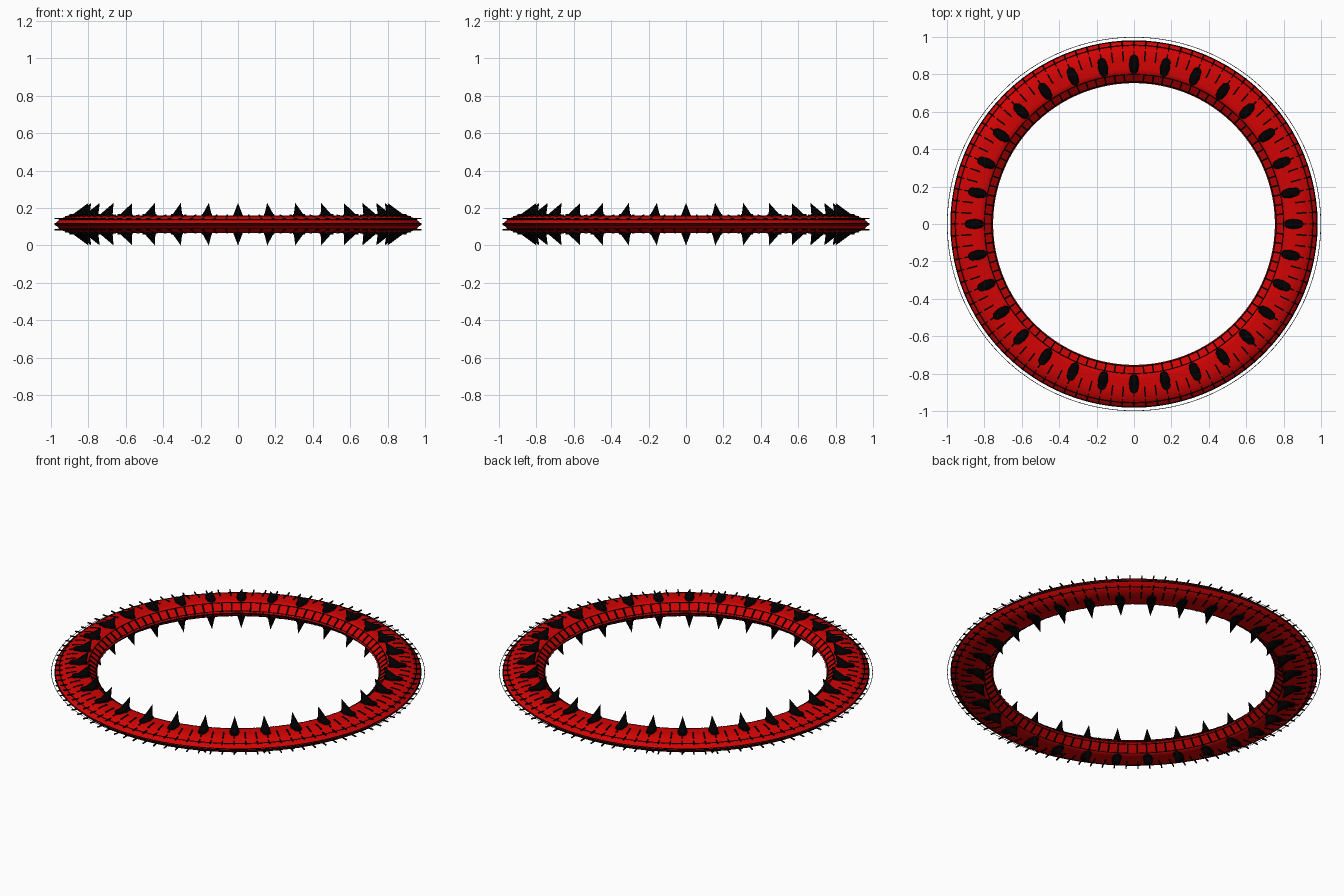
import bpy, bmesh, math
from mathutils import Matrix, Vector

cube = bpy.data.objects.get("Cube")
if cube:
    bpy.data.objects.remove(cube, do_unlink=True)

MID = 0.1135      # height of the ring's mid plane
SPIKES = 32
TICKS = 96


def material(name, colour):
    m = bpy.data.materials.new(name)
    m.use_nodes = True
    m.diffuse_color = (*colour, 1)
    m.node_tree.nodes["Principled BSDF"].inputs["Base Color"].default_value = (*colour, 1)
    return m


RED = material("deep red", (0.65, 0.001, 0.001))
BLACK = material("black", (0, 0, 0))


def finish(name, bm, mat, smooth=True):
    bmesh.ops.recalc_face_normals(bm, faces=bm.faces[:])
    mesh = bpy.data.meshes.new(name)
    bm.to_mesh(mesh)
    bm.free()
    mesh.materials.append(mat)
    ob = bpy.data.objects.new(name, mesh)
    bpy.context.collection.objects.link(ob)
    ob.location.z = MID
    if smooth:
        bpy.ops.object.select_all(action='DESELECT')
        ob.select_set(True)
        bpy.context.view_layer.objects.active = ob
        bpy.ops.object.shade_smooth_by_angle(angle=math.radians(35))
    return ob


def revolve(bm, profile, steps=192, closed=True):
    """Sweep a (radius, height) outline around the z axis."""
    rings = []
    for i in range(steps):
        a = math.tau * i / steps
        rings.append([bm.verts.new((r * math.cos(a), r * math.sin(a), z)) for r, z in profile])
    n = len(profile)
    for i in range(steps):
        p, q = rings[i], rings[(i + 1) % steps]
        for j in range(n if closed else n - 1):
            k = (j + 1) % n
            bm.faces.new((p[j], q[j], q[k], p[k]))


def around(bm, count, build):
    """Repeat a part built on the +x axis, above and below the mid plane."""
    for side in (1, -1):
        for i in range(count):
            turn = Matrix.Rotation(math.tau * i / count, 4, 'Z') @ Matrix.Diagonal((1, 1, side, 1))
            build(bm, turn)


def bar(bm, turn, start, end, width):
    """Thin square rod between two (radius, height) points."""
    a, b = Vector((start[0], 0, start[1])), Vector((end[0], 0, end[1]))
    rot = (b - a).to_track_quat('X', 'Z').to_matrix().to_4x4()
    size = Matrix.Diagonal(((b - a).length, width, width, 1))
    bmesh.ops.create_cube(bm, size=1, matrix=turn @ Matrix.Translation((a + b) / 2) @ rot @ size)


# Ring body: lens-shaped section with sharp edges and a shallow groove in the crown
upper = [(0.753, 0), (0.777, 0.022), (0.797, 0.036), (0.803, 0.042), (0.825, 0.047),
         (0.85, 0.044), (0.88, 0.047), (0.91, 0.043), (0.935, 0.035), (0.955, 0.024), (0.981, 0)]
lower = [(r, -z) for r, z in reversed(upper[1:-1])]
bm = bmesh.new()
revolve(bm, upper + lower)
finish("ring_body", bm, RED)

# Dark seams running round the ring
bm = bmesh.new()
for r, z in ((0.8, 0.039), (0.76, 0.007), (0.956, 0.024), (0.979, 0.003)):
    for s in (1, -1):
        revolve(bm, [(r + 0.003 * math.cos(t), s * z + 0.003 * math.sin(t))
                     for t in (0, math.pi / 2, math.pi, math.pi * 1.5)], 96)
finish("ring_seams", bm, BLACK, False)


# Radial ticks: on the crown, on the inner band, and straight needles at the rim
def ticks(bm, turn):
    bar(bm, turn, (0.757, 0.004), (0.777, 0.022), 0.008)
    bar(bm, turn, (0.777, 0.022), (0.8, 0.039), 0.008)
    bar(bm, turn, (0.87, 0.047), (0.925, 0.039), 0.008)
    bar(bm, turn, (0.935, 0.03), (0.981, 0.03), 0.006)


bm = bmesh.new()
around(bm, TICKS, ticks)
finish("radial_ticks", bm, BLACK, False)


# Spikes leaning towards the middle, each on a rounded socket
def spike(bm, turn):
    sides = 16
    base = [bm.verts.new(turn @ Vector((0.859 + 0.047 * math.cos(math.tau * i / sides),
                                        0.03 * math.sin(math.tau * i / sides), 0.036)))
            for i in range(sides)]
    tip = bm.verts.new(turn @ Vector((0.8, 0, MID)))
    bm.faces.new(base)
    for i in range(sides):
        bm.faces.new((base[i], base[(i + 1) % sides], tip))


def socket(bm, turn):
    verts = []
    for r in (0.828, 0.88):
        disc = bmesh.ops.create_cone(bm, cap_ends=True, segments=14, radius1=0.025, radius2=0.022,
                                     depth=0.02, matrix=turn @ Matrix.Translation((r, 0, 0.045)))
        verts += disc["verts"]
    hull = bmesh.ops.convex_hull(bm, input=verts)
    bmesh.ops.delete(bm, geom=hull["geom_interior"], context='VERTS')


for name, build in (("spikes", spike), ("spike_sockets", socket)):
    bm = bmesh.new()
    around(bm, SPIKES, build)
    finish(name, bm, BLACK)

# Hair-thin flat hoop around the outside
bm = bmesh.new()
revolve(bm, [(0.997, 0), (1.0, 0)], closed=False)
finish("outer_hoop", bm, BLACK, False)
